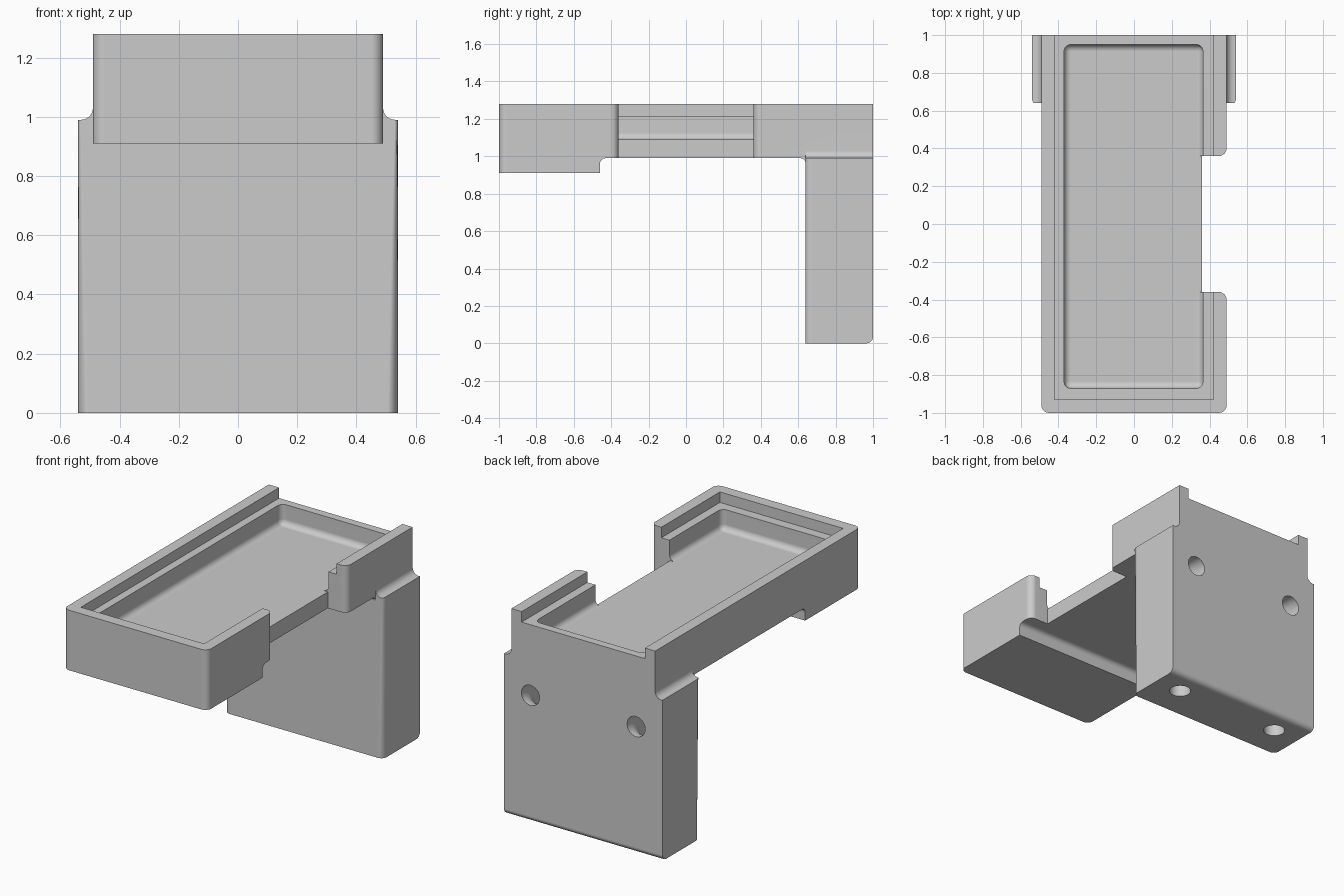
import bpy, bmesh
from math import sin, cos, pi, radians
from mathutils import Vector

if "Cube" in bpy.data.objects:
    bpy.data.objects.remove(bpy.data.objects["Cube"])

grey = bpy.data.materials.new("plain_grey")
grey.use_nodes = True
grey.diffuse_color = (0.6, 0.6, 0.6, 1)
grey.node_tree.nodes["Principled BSDF"].inputs["Base Color"].default_value = (0.6, 0.6, 0.6, 1)


def finish(name, bm):
    bmesh.ops.recalc_face_normals(bm, faces=bm.faces)
    mesh = bpy.data.meshes.new(name)
    bm.to_mesh(mesh)
    bm.free()
    mesh.materials.append(grey)
    ob = bpy.data.objects.new(name, mesh)
    bpy.context.collection.objects.link(ob)
    return ob


def prism(name, points, axis, low, high, round_edge=None, radius=0.04):
    """Extrude a 2D outline along an axis, then round the edges picked by a rule."""
    def place(p, d):
        co = list(p)
        co.insert(axis, d)
        return co
    bm = bmesh.new()
    face = bm.faces.new([bm.verts.new(place(p, low)) for p in points])
    out = bmesh.ops.extrude_face_region(bm, geom=[face])
    for v in out["geom"]:
        if isinstance(v, bmesh.types.BMVert):
            v.co[axis] = high
    if round_edge:
        edges = [e for e in bm.edges
                 if round_edge((e.verts[0].co + e.verts[1].co) / 2, e.verts[1].co - e.verts[0].co)]
        bmesh.ops.bevel(bm, geom=edges, offset=radius, segments=6, profile=0.5, affect='EDGES')
    return finish(name, bm)


def box(name, x, y, z, round_edge=None, radius=0.04):
    outline = [(x[0], y[0]), (x[1], y[0]), (x[1], y[1]), (x[0], y[1])]
    return prism(name, outline, 2, z[0], z[1], round_edge, radius)


def arc(cx, cy, r, start, end, n=7):
    angles = [radians(start + (end - start) * i / (n - 1)) for i in range(n)]
    return [(cx + r * cos(a), cy + r * sin(a)) for a in angles]


def mirror(points):
    return points + [(-x, y) for x, y in reversed(points)]


def combine(target, other, operation):
    mod = target.modifiers.new(operation.lower(), 'BOOLEAN')
    mod.operation, mod.solver, mod.object = operation, 'EXACT', other
    bpy.context.view_layer.objects.active = target
    bpy.ops.object.modifier_apply(modifier=mod.name)
    bpy.data.objects.remove(other)


def bent_tube(name, x, r=0.062, bend=0.13, sides=24):
    """Round channel rising from the base and turning out through the back."""
    centre = Vector((x, 0.98, 0.65))
    stops = [(0, -0.8)] + [(i * pi / 16, 0) for i in range(9)] + [(pi / 2, 0.2)]
    bm = bmesh.new()
    rings = []
    for t, shift in stops:
        normal = Vector((0, -cos(t), sin(t)))
        tangent = Vector((0, sin(t), cos(t)))
        mid = centre + normal * bend + tangent * shift
        rings.append([bm.verts.new(mid + normal * r * cos(a) + Vector((r * sin(a), 0, 0)))
                      for a in (2 * pi * k / sides for k in range(sides))])
    for lower, upper in zip(rings, rings[1:]):
        for k in range(sides):
            j = (k + 1) % sides
            bm.faces.new((lower[k], lower[j], upper[j], upper[k]))
    bm.faces.new(rings[0])
    bm.faces.new(rings[-1])
    return finish(name, bm)


# Tray with the deeper front block and coves underneath
side = ([(-1, 0.91), (-0.46, 0.91)] + arc(-0.43, 0.96, 0.03, 180, 90)
        + arc(0.61, 0.96, 0.03, 90, 0) + [(1, 0.96), (1, 1.28), (-1, 1.28)])
stand = prism("tray_stand", side, 0, -0.49, 0.49,
              lambda m, d: abs(d.z) > 0.1 and m.y < -0.99)

# Rear leg with side coves, rounded front corners and bottom edge
half = [(0.54, 0), (0.54, 0.99)] + arc(0.53, 1.03, 0.04, 270, 180) + [(0.45, 1.03)]
leg = prism("rear_leg", mirror(half), 1, 0.64, 1.0,
            lambda m, d: (abs(m.x) > 0.535 and m.y < 0.65 and abs(d.z) > 0.5)
            or (m.z < 0.01 and m.y > 0.99 and abs(d.x) > 0.5), 0.035)
combine(stand, leg, 'UNION')

# Upper step, open at the back
combine(stand, box("step_cutter", (-0.42, 0.42), (-0.93, 1.1), (1.215, 1.4)), 'DIFFERENCE')

# Pocket with rounded floor and corners
pocket = box("pocket_cutter", (-0.37, 0.365), (-0.87, 0.95), (1.09, 1.4),
             lambda m, d: m.z < 1.39, 0.035)
combine(stand, pocket, 'DIFFERENCE')

# Side notch with rounded outer corners
quarter = arc(0.45, 0.40, 0.04, 270, 360)
notch = [(0.36, 0.36)] + quarter + [(0.6, 0.40)]
notch = notch + [(x, -y) for x, y in reversed(notch)]
combine(stand, prism("notch_cutter", notch, 2, 0.8, 1.4), 'DIFFERENCE')
combine(stand, box("notch_floor_cutter", (0.3, 0.45), (-0.36, 0.36), (1.09, 1.4)), 'DIFFERENCE')

# Pair of bent channels through the leg
for x in (-0.36, 0.36):
    combine(stand, bent_tube("channel_cutter", x), 'DIFFERENCE')

# Smooth rounds, flat faces
bpy.ops.object.select_all(action='DESELECT')
stand.select_set(True)
bpy.context.view_layer.objects.active = stand
bpy.ops.object.shade_smooth_by_angle(angle=radians(30))
weighted = stand.modifiers.new("flat_faces", 'WEIGHTED_NORMAL')
weighted.keep_sharp = True
